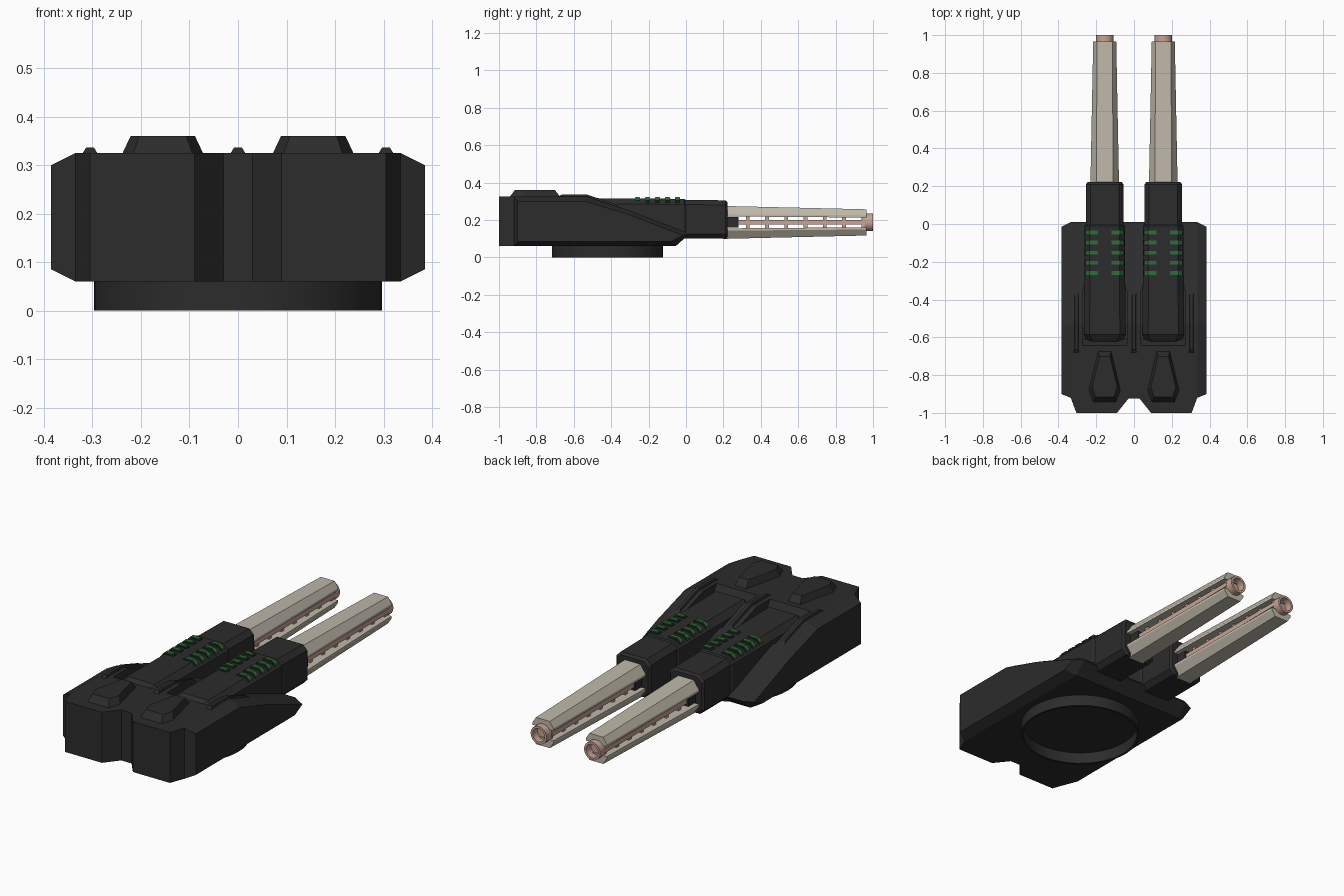
import bpy, bmesh, math
from mathutils import Vector

if "Cube" in bpy.data.objects:
    bpy.data.objects.remove(bpy.data.objects["Cube"])


def material(name, rgb):
    m = bpy.data.materials.new(name)
    m.diffuse_color = (*rgb, 1)
    m.use_nodes = True
    m.node_tree.nodes["Principled BSDF"].inputs["Base Color"].default_value = m.diffuse_color
    return m


CHARCOAL = material("charcoal armour", (0.025, 0.025, 0.025))
BEIGE = material("beige barrel plate", (0.52, 0.48, 0.40))
PINK = material("copper pink metal", (0.58, 0.37, 0.30))
GREEN = material("green light", (0.025, 0.16, 0.04))


def loft(name, rings, mat, closed=False):
    """Skin equal-length rings of 3D points; cap both ends or close the loop."""
    bm = bmesh.new()
    vs = [[bm.verts.new(p) for p in r] for r in rings]
    n = len(vs[0])
    pairs = list(zip(vs, vs[1:])) + ([(vs[-1], vs[0])] if closed else [])
    for a, b in pairs:
        for i in range(n):
            j = (i + 1) % n
            bm.faces.new((a[i], a[j], b[j], b[i]))
    if not closed:
        bm.faces.new(vs[0])
        bm.faces.new(vs[-1])
    bmesh.ops.recalc_face_normals(bm, faces=bm.faces)
    me = bpy.data.meshes.new(name)
    bm.to_mesh(me)
    bm.free()
    me.materials.append(mat)
    ob = bpy.data.objects.new(name, me)
    bpy.context.collection.objects.link(ob)
    return ob


def box(name, x0, x1, y0, y1, z0, z1, mat):
    return loft(name, [[(x0, y, z0), (x1, y, z0), (x1, y, z1), (x0, y, z1)] for y in (y0, y1)], mat)


def octagon(cx, y, w, zb, zt, c):
    """Chamfered rectangle across the gun axis."""
    half = [(w - c, zb), (w, zb + c), (w, zt - c), (w - c, zt)]
    return [(cx + x, y, z) for x, z in half] + [(cx - x, y, z) for x, z in reversed(half)]


def tube(name, profile, centre, axis, sides, mat):
    """Revolve a closed (radius, height) profile around y or z."""
    rings = []
    for k in range(sides):
        a = 2 * math.pi * k / sides
        ring = []
        for r, h in profile:
            u, v = r * math.cos(a), r * math.sin(a)
            ring.append(Vector(centre) + Vector((u, h, v) if axis == 'y' else (u, v, h)))
        rings.append(ring)
    ob = loft(name, rings, mat, closed=True)
    bpy.context.view_layer.objects.active = ob
    ob.select_set(True)
    bpy.ops.object.shade_smooth_by_angle(angle=math.radians(35))
    ob.select_set(False)
    return ob


# Hull: side profiles lofted across the width, with rear notch and bevelled cheeks
ROOF = [(-0.53, 0.325), (-0.30, 0.25), (-0.005, 0.137)]


def hull_ring(x, rear, d):
    pts = [(rear, 0.06 + d), (rear, 0.325 - d)]
    pts += [(y - d * 0.4, z - d * 0.8) for y, z in ROOF]
    pts[2] = (pts[2][0], 0.325 - d)
    pts += [(0.01 - d, 0.118), (-0.055 - d, 0.06 + d)]
    return [(x, y, z) for y, z in pts]


half = [(0.03, -0.925, 0), (0.09, -1, 0), (0.305, -1, 0), (0.335, -0.92, 0), (0.385, -0.90, 0.025)]
hull = loft("hull", [hull_ring(-x, r, d) for x, r, d in reversed(half)]
            + [hull_ring(x, r, d) for x, r, d in half], CHARCOAL)

# Recessed gun slots in the roof
for s in (-1, 1):
    cx = 0.155 * s
    slot = [(-0.65, 0.335), (-0.61, 0.27), (-0.35, 0.22), (-0.35, 0.335)]
    cutter = loft("slot_cutter", [[(cx + dx, y, z) for y, z in slot] for dx in (-0.118, 0.118)], CHARCOAL)
    mod = hull.modifiers.new("slot", 'BOOLEAN')
    mod.operation, mod.solver, mod.object = 'DIFFERENCE', 'EXACT', cutter
    bpy.context.view_layer.objects.active = hull
    bpy.ops.object.modifier_apply(modifier=mod.name)
    bpy.data.objects.remove(cutter)

# Turret ring, open underneath
tube("turret_ring", [(0.297, 0), (0.297, 0.07), (0.285, 0.07), (0.285, 0)], (0, -0.42, 0), 'z', 48, CHARCOAL)

# Roof ridges that follow the slope
for x in (-0.305, 0, 0.305):
    top = [(-0.68, 0.325, 0.015), (-0.665, 0.336, 0.008), (-0.53, 0.336, 0.008),
           (-0.38, 0.287, 0.008), (-0.36, 0.268, 0.015)]
    loft("roof_ridge", [[(x - 0.016, y, z - 0.03), (x + 0.016, y, z - 0.03), (x + w, y, z), (x - w, y, z)]
                        for y, z, w in top], CHARCOAL)

for s in (-1, 1):
    cx = 0.155 * s

    # Raised roof hatch
    outline = [(0.035, -0.67), (0.085, -0.88), (0.062, -0.945)]
    rings = []
    for z, k in ((0.32, 1.0), (0.36, 0.78)):
        pts = [(dx, y) for dx, y in outline] + [(-dx, y) for dx, y in reversed(outline)]
        rings.append([(cx + dx * k, -0.81 + (y + 0.81) * k, z) for dx, y in pts])
    loft("roof_hatch", rings, CHARCOAL)

    # Gun housing with bevelled rear, then the narrower sleeve
    loft("gun_housing", [octagon(cx, -0.63, 0.09, 0.13, 0.285, 0.03),
                         octagon(cx, -0.585, 0.11, 0.11, 0.317, 0.03),
                         octagon(cx, -0.01, 0.107, 0.105, 0.313, 0.03),
                         octagon(cx, 0.0, 0.1, 0.11, 0.305, 0.03)], CHARCOAL)
    loft("gun_sleeve", [octagon(cx, -0.03, 0.1, 0.10, 0.308, 0.025),
                        octagon(cx, 0.21, 0.1, 0.10, 0.305, 0.025),
                        octagon(cx, 0.222, 0.09, 0.11, 0.295, 0.025)], CHARCOAL)
    box("barrel_root", cx - 0.055, cx + 0.055, 0.2, 0.28, 0.16, 0.215, CHARCOAL)

    # Light strips folded over the housing shoulders
    for i in range(5):
        y = -0.045 - 0.0535 * i
        for side in (-1, 1):
            for name, mat, x0, x1, h, hw in (("light_base", CHARCOAL, 0.028, 0.104, 0.004, 0.014),
                                             ("light_strip", GREEN, 0.036, 0.098, 0.009, 0.010)):
                sec = [(x0, 0.30), (x0, 0.315 + h), (0.08, 0.315 + h), (x1, 0.397 + h - x1), (x1 - 0.02, 0.29)]
                loft(name, [[(cx + side * x, y + dy, z) for x, z in sec] for dy in (-hw, hw)], mat)

    # Upper and lower tapering barrel plates
    for name, f in (("upper_barrel_plate", 1), ("lower_barrel_plate", -1)):
        rings = []
        for y, w, t, zi, zo in ((0.2, 0.076, 0.045, 0.032, 0.088), (0.965, 0.061, 0.04, 0.026, 0.070)):
            sec = [(-w, zi), (-w, zi + 0.012), (-t, zo), (t, zo), (w, zi + 0.012), (w, zi)]
            rings.append([(cx + x, y, 0.187 + f * z) for x, z in sec])
        loft(name, rings, BEIGE)

    # Inner rail, spacers and hollow muzzle
    box("inner_rail", cx - 0.048, cx + 0.048, 0.26, 0.96, 0.175, 0.199, PINK)
    for i in range(7):
        y = 0.33 + 0.103 * i
        box("rail_spacer", cx - 0.04, cx + 0.04, y - 0.01, y + 0.01, 0.15, 0.224, PINK)
    tube("muzzle", [(0.047, 0.955), (0.047, 1.0), (0.035, 1.0), (0.035, 0.955)], (cx, 0, 0.187), 'y', 20, PINK)
